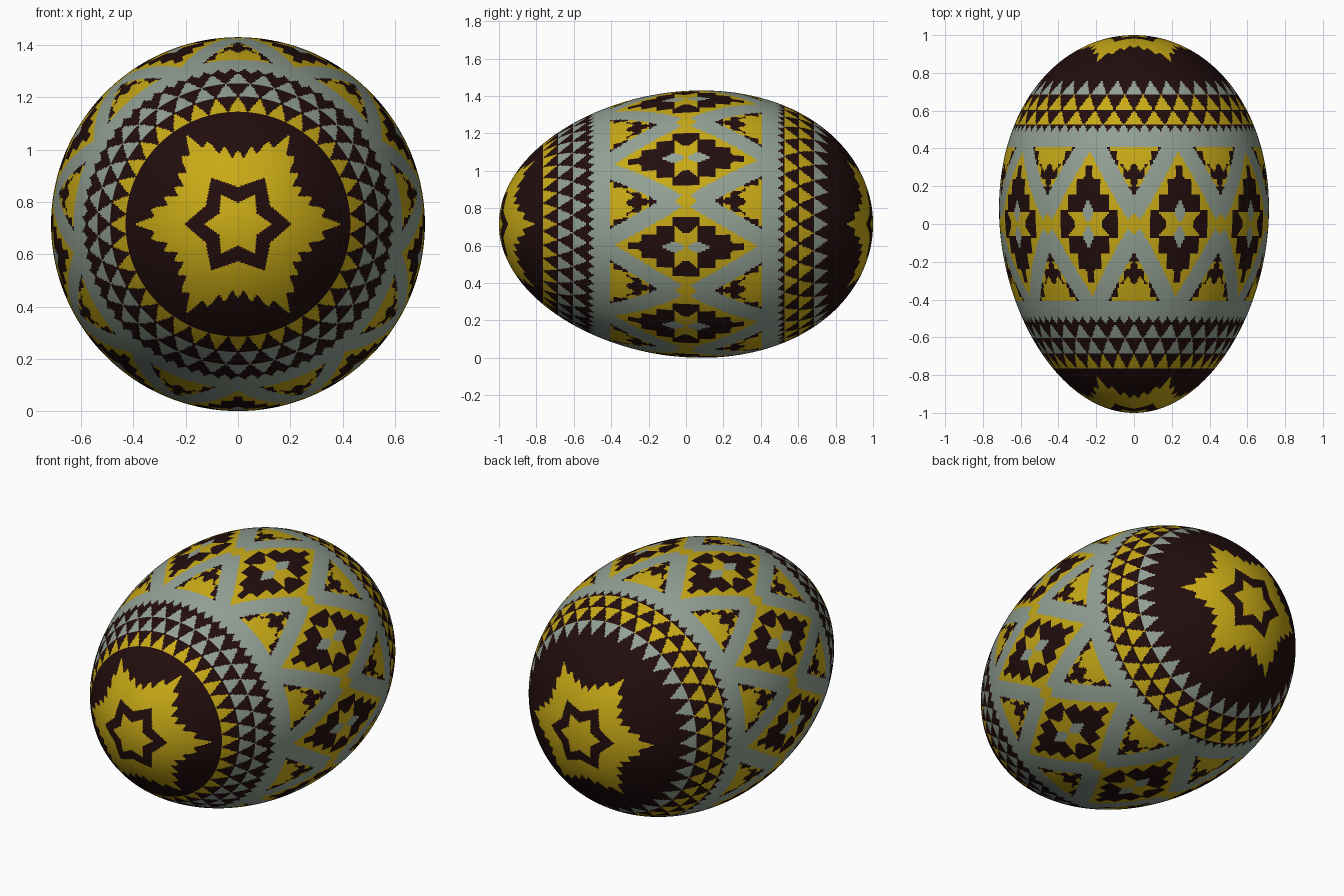
import bpy
import math

if "Cube" in bpy.data.objects:
    bpy.data.objects.remove(bpy.data.objects["Cube"])

N_AROUND, N_LONG = 468, 300      # fine grid so painted edges read cleanly
CENTRE_Z = 0.715
DARK, YELLOW, GREY = 0, 1, 2


def material(name, rgb):
    m = bpy.data.materials.new(name)
    m.diffuse_color = (*rgb, 1.0)
    m.use_nodes = True
    m.node_tree.nodes["Principled BSDF"].inputs["Base Color"].default_value = m.diffuse_color
    return m


def egg_radius(y):
    # egg profile: pointed at the front, blunt at the back
    return 0.712 * math.sqrt(max(0.0, 1 - y * y)) * (1 + 0.085 * y)


def fold(a, period):
    # distance of an angle from the nearest multiple of the period
    a = a % period
    return min(a, period - a)


def star(phi, tip, valley):
    # straight-sided six pointed star, phi in 0..30 degrees from a tip
    a = 1 / tip
    p = math.radians(phi)
    b = (1 / valley - a * math.cos(math.pi / 6)) / 0.5
    return 1 / (a * math.cos(p) + b * math.sin(p))


def triangle(angle, t, period=10.0, width=0.92):
    # row of triangles, t runs 0 at base to 1 at apex
    return fold(angle, period) < period * 0.5 * width * (1 - t)


def cap(theta, r):
    # nested stars on both ends
    phi = fold(theta - 90, 60)
    if r < star(phi, 0.13, 0.082):
        return YELLOW
    if r < star(phi, 0.205, 0.142):
        return DARK
    steps = 0.016 * math.cos(math.radians(phi * 36))
    return YELLOW if r < star(phi, 0.375, 0.262) + steps else DARK


def tooth_band(theta, y):
    # three rows of small triangles between the ring and the cap
    a = abs(y)
    if a < 0.525:
        t = (a - 0.495) / 0.03
        return GREY if triangle(theta, t, 5.0) else DARK
    row = min(2, int((a - 0.525) / 0.08))
    t = (a - 0.525 - row * 0.08) / 0.08
    if y < 0:
        t = 1 - t
    if t > 1 or t < 0:
        return DARK
    shift = 5 if row == 1 else 0
    if not triangle(theta + shift, t):
        return DARK
    if y > 0:
        return (YELLOW, YELLOW, GREY)[row]
    return (GREY, GREY, YELLOW)[row]


def diamond_band(theta, y):
    # nine toothed diamonds in a grey lattice
    u = (theta - 20 + 20) % 40 - 20
    x, a = abs(math.radians(u)) * 0.712, abs(y)
    d = x / 0.248 + a / 0.42
    saw = (a / 0.078) % 1.0
    if d < 0.92:
        rad = math.hypot(x, a)
        ang = math.degrees(math.atan2(x, a))
        if rad < star(fold(ang, 60), 0.135, 0.07):
            return GREY if ang < 30 else YELLOW
        return YELLOW if d > 0.66 + 0.16 * saw else DARK
    if (0.248 - x) / 0.055 + a / 0.06 < 1:
        return YELLOW
    if d < 1.36:
        return GREY
    side = 0.248 - x
    if a > 0.30 + 0.02 * math.cos(side * 90):
        return DARK if d < 1.40 + 0.12 * saw else YELLOW
    return YELLOW if d < 1.36 + 0.12 * saw and a > 0.2 else DARK


def colour(theta, y):
    a = abs(y)
    if a < 0.41:
        return diamond_band(theta, y)
    if a < 0.495:
        return GREY
    if a < 0.765:
        return tooth_band(theta, y)
    return cap(theta, egg_radius(y))


# egg surface: rings along y, closed by a point at each end
verts, faces, paint = [(0, -1, CENTRE_Z)], [], []
for i in range(1, N_LONG):
    y = -math.cos(math.pi * i / N_LONG)
    r = egg_radius(y)
    for j in range(N_AROUND):
        th = 2 * math.pi * j / N_AROUND
        verts.append((r * math.sin(th), y, CENTRE_Z + r * math.cos(th)))
verts.append((0, 1, CENTRE_Z))
last = len(verts) - 1

for i in range(N_LONG):
    y = -math.cos(math.pi * (i + 0.5) / N_LONG)
    for j in range(N_AROUND):
        k = (j + 1) % N_AROUND
        lo, hi = 1 + (i - 1) * N_AROUND, 1 + i * N_AROUND
        if i == 0:
            faces.append((0, hi + k, hi + j))
        elif i == N_LONG - 1:
            faces.append((lo + j, lo + k, last))
        else:
            faces.append((lo + j, lo + k, hi + k, hi + j))
        paint.append(colour(360 * (j + 0.5) / N_AROUND, y))

mesh = bpy.data.meshes.new("painted_egg")
mesh.from_pydata(verts, [], faces)
for m in (material("dark_brown", (0.016, 0.004, 0.004)),
          material("mustard_yellow", (0.58, 0.40, 0.008)),
          material("sage_grey", (0.29, 0.355, 0.295))):
    mesh.materials.append(m)
mesh.polygons.foreach_set("material_index", paint)
mesh.polygons.foreach_set("use_smooth", [True] * len(faces))
mesh.update()
egg = bpy.data.objects.new("painted_egg", mesh)
bpy.context.collection.objects.link(egg)

# consistent outward normals
import bmesh
bm = bmesh.new()
bm.from_mesh(mesh)
bmesh.ops.recalc_face_normals(bm, faces=bm.faces)
bm.to_mesh(mesh)
bm.free()
